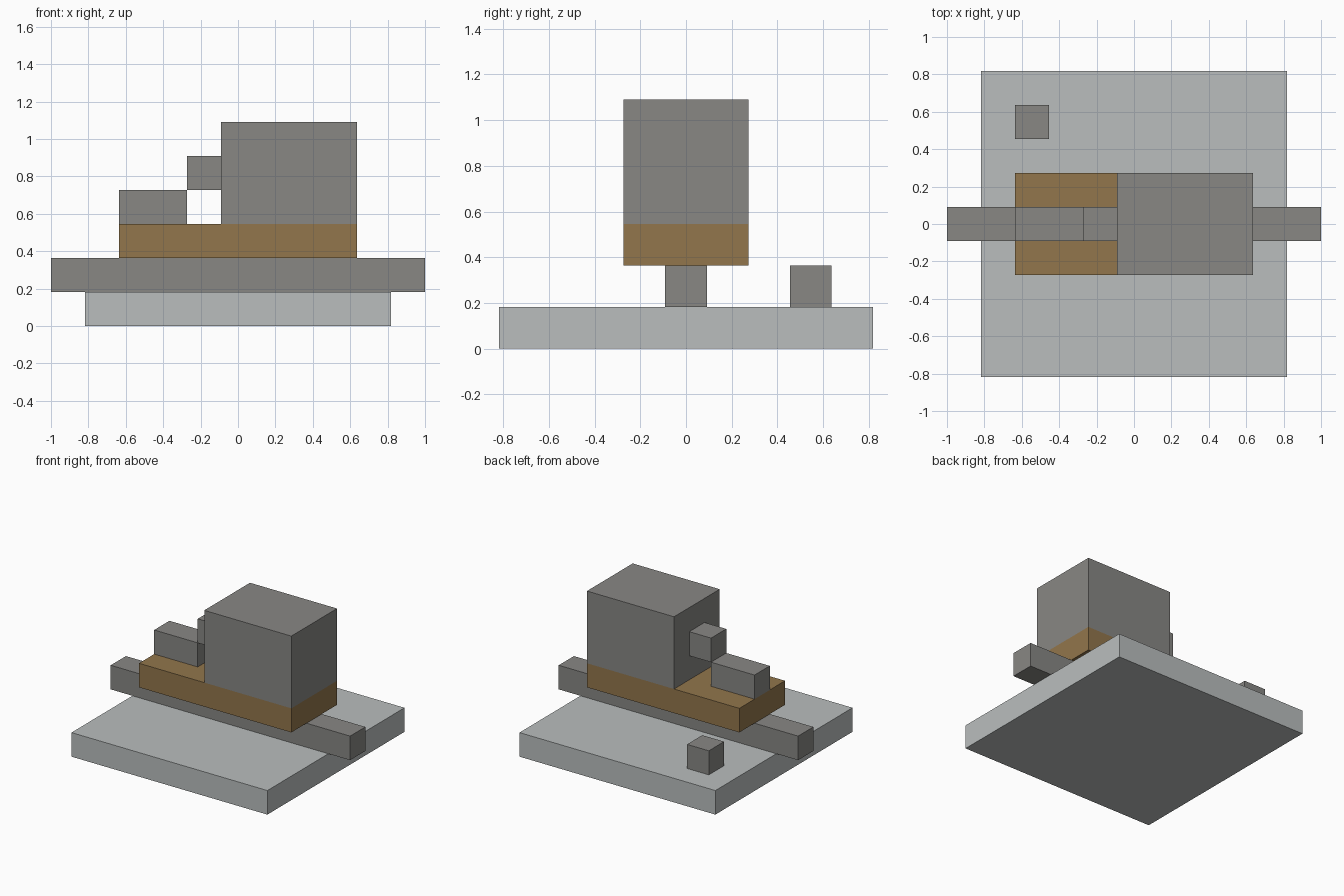
import bpy
import bmesh
from mathutils import Matrix, Vector

U = 2 / 11  # block module: the model is eleven modules long

default = bpy.data.objects.get("Cube")
if default:
    bpy.data.objects.remove(default, do_unlink=True)


def material(name, color):
    mat = bpy.data.materials.new(name)
    mat.use_nodes = True
    rgba = (*color, 1)
    mat.diffuse_color = rgba
    mat.node_tree.nodes["Principled BSDF"].inputs["Base Color"].default_value = rgba
    return mat


def block(name, center, size, mat):
    """Box with its bottom centre and its size given in modules."""
    bm = bmesh.new()
    bmesh.ops.create_cube(bm, size=1)
    offset = Vector(center) + Vector((0, 0, size[2] / 2))
    bm.transform(Matrix.Translation(offset * U) @ Matrix.Diagonal((*(s * U for s in size), 1)))
    mesh = bpy.data.meshes.new(name)
    bm.to_mesh(mesh)
    bm.free()
    mesh.materials.append(mat)
    obj = bpy.data.objects.new(name, mesh)
    bpy.context.collection.objects.link(obj)
    return obj


light_gray = material("light gray", (0.49, 0.515, 0.515))
stone_gray = material("stone gray", (0.246, 0.242, 0.231))
wood_brown = material("wood brown", (0.287, 0.181, 0.072))

# Ground slab and the long beam resting on it
block("base_slab", (0, 0, 0), (9, 9, 1), light_gray)
block("axle_beam", (0, 0, 1), (11, 1, 1), stone_gray)

# Wooden deck with the tall body at one end
block("deck", (0, 0, 2), (7, 3, 1), wood_brown)
block("body", (1.5, 0, 3), (4, 3, 3), stone_gray)

# Low bar and raised cube joining it to the body
block("front_bar", (-2.5, 0, 3), (2, 1, 1), stone_gray)
block("raised_cube", (-1, 0, 4), (1, 1, 1), stone_gray)

# Separate cube on the slab
block("loose_cube", (-3, 3, 1), (1, 1, 1), stone_gray)
